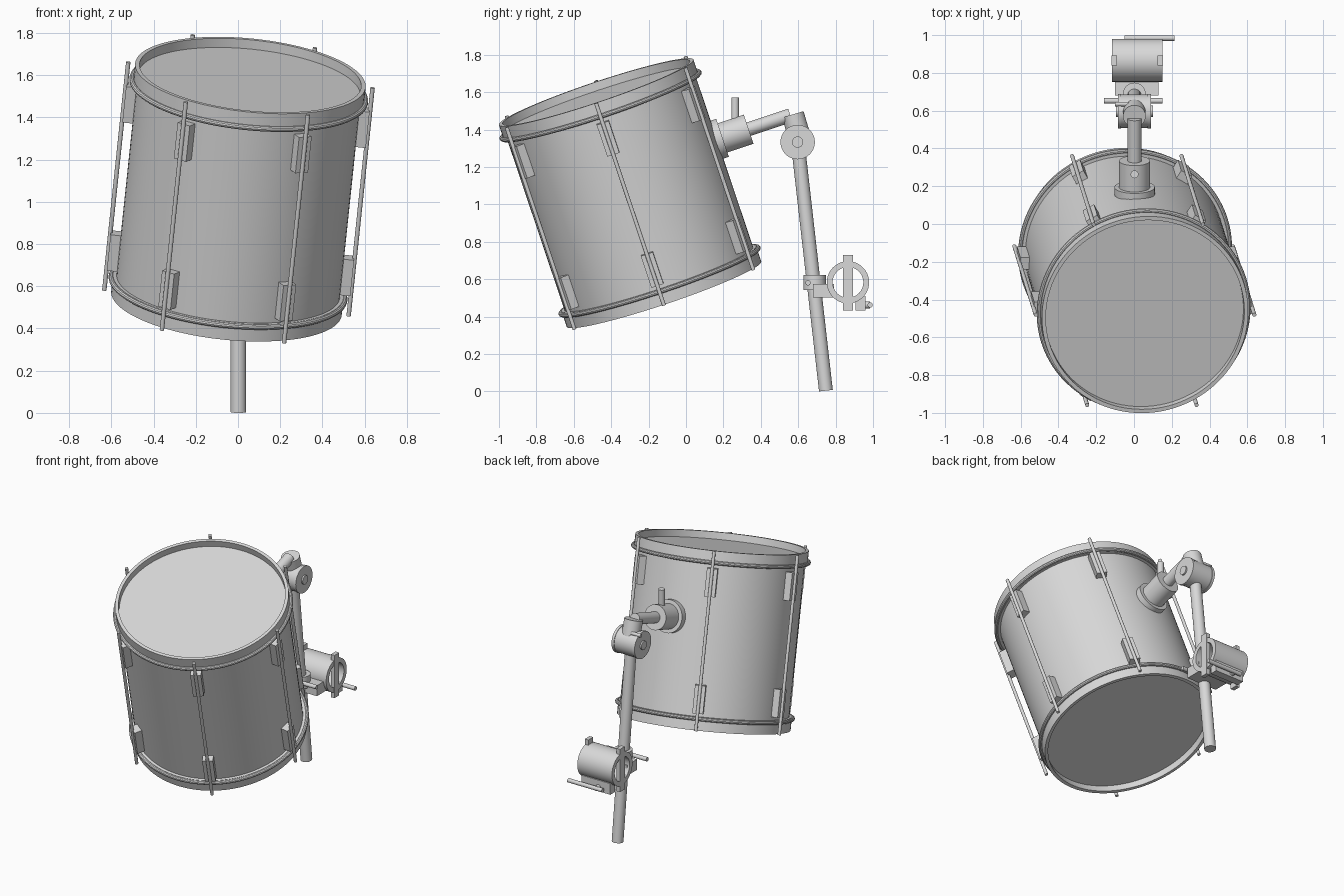
import bpy, bmesh, math
from mathutils import Matrix, Vector

if "Cube" in bpy.data.objects:
    bpy.data.objects.remove(bpy.data.objects["Cube"])

grey = bpy.data.materials.new("satin_grey")
grey.diffuse_color = (0.69, 0.69, 0.69, 1)
grey.use_nodes = True
grey.node_tree.nodes["Principled BSDF"].inputs["Base Color"].default_value = grey.diffuse_color


def finish(name, bm, matrix=Matrix()):
    bmesh.ops.recalc_face_normals(bm, faces=bm.faces[:])
    bm.transform(matrix)
    me = bpy.data.meshes.new(name)
    bm.to_mesh(me)
    bm.free()
    me.materials.append(grey)
    ob = bpy.data.objects.new(name, me)
    bpy.context.collection.objects.link(ob)
    bpy.ops.object.select_all(action='DESELECT')
    ob.select_set(True)
    bpy.context.view_layer.objects.active = ob
    bpy.ops.object.shade_smooth_by_angle(angle=math.radians(35))
    return ob


def rod(name, p, q, r, sides=32, matrix=Matrix()):
    """Solid cylinder between two points."""
    p, q = Vector(p), Vector(q)
    d = q - p
    bm = bmesh.new()
    bmesh.ops.create_cone(bm, cap_ends=True, segments=sides, radius1=r, radius2=r, depth=d.length)
    place = Matrix.Translation((p + q) / 2) @ d.to_track_quat('Z', 'Y').to_matrix().to_4x4()
    return finish(name, bm, matrix @ place)


def box(name, lo, hi, matrix=Matrix()):
    lo, hi = Vector(lo), Vector(hi)
    bm = bmesh.new()
    bmesh.ops.create_cube(bm, size=1)
    return finish(name, bm, matrix @ Matrix.Translation((lo + hi) / 2)
                  @ Matrix.Diagonal((*(hi - lo), 1)))


def lathe(name, profile, matrix, sides=96):
    """Closed (radius, height) profile turned around local z."""
    bm = bmesh.new()
    rings = []
    for i in range(sides):
        t = 2 * math.pi * i / sides
        rings.append([bm.verts.new((r * math.cos(t), r * math.sin(t), h)) for r, h in profile])
    n = len(profile)
    for i in range(sides):
        a, b = rings[i], rings[(i + 1) % sides]
        for j in range(n):
            k = (j + 1) % n
            bm.faces.new((a[j], b[j], b[k], a[k]))
    return finish(name, bm, matrix)


# Tilted drum frame: local z is the drum axis
axis = Vector((0.099, -0.317, 0.943)).normalized()
e1 = Vector((axis.z, 0, -axis.x)).normalized()
e2 = axis.cross(e1)
drum = Matrix((e1, e2, axis)).transposed().to_4x4()
drum.translation = (0.002, -0.299, 1.06)

# Shell, closed by the two heads
rod("drum_shell", (0, 0, -0.528), (0, 0, 0.526), 0.532, 96, drum)

# Hoops with a round flange
for side, s in (("top", 1), ("bottom", -1)):
    lathe(side + "_hoop", [(0.528, s * 0.485), (0.549, s * 0.485),
                           (0.549, s * 0.572), (0.528, s * 0.572)], drum)
    ring = [(0.556 + 0.013 * math.cos(k * math.pi / 5),
             s * 0.497 + 0.013 * math.sin(k * math.pi / 5)) for k in range(10)]
    lathe(side + "_hoop_flange", ring, drum)

# Six tension rods, each with two lugs
for i in range(6):
    m = drum @ Matrix.Rotation(i * math.pi / 3, 4, 'Z')
    rod(f"tension_rod_{i}", (0.582, 0, -0.572), (0.582, 0, 0.574), 0.0105, 16, m)
    for side, s in (("top", 0.372), ("bottom", -0.372)):
        box(f"{side}_lug_{i}", (0.515, -0.034, s - 0.09), (0.58, 0.034, s + 0.09), m)

# Mounting boss and arm on the back of the shell
out = Vector((0, 0.949, 0.315))
boss = Vector((0.003, 0.335, 1.402))
rod("boss_flange", boss - out * 0.188, boss - out * 0.147, 0.107, 48)
rod("boss", boss - out * 0.16, boss, 0.082, 48)
rod("boss_pin", (0.003, 0.263, 1.42), (0.003, 0.263, 1.572), 0.021, 24)
rod("arm", boss - out * 0.05, boss + out * 0.235, 0.037)

# Tilting hinge
hinge = Vector((0.002, 0.597, 1.333))
rod("hinge_socket", (0.002, 0.609, 1.353), (0.002, 0.571, 1.481), 0.06, 40)
rod("hinge_body", hinge - Vector((0.076, 0, 0)), hinge + Vector((0.076, 0, 0)), 0.088, 48)
for side, s in (("left", -1), ("right", 1)):
    rod(side + "_hinge_disc", hinge + Vector((s * 0.07, 0, 0)),
        hinge + Vector((s * 0.088, 0, 0)), 0.092, 48)
    rod(side + "_hinge_bolt", hinge + Vector((s * 0.08, 0, 0)),
        hinge + Vector((s * 0.098, 0, 0)), 0.03, 24)
rod("hinge_lever", (-0.1, 0.635, 1.415), (0, 0.635, 1.415), 0.012, 16)

# Pole
foot = Vector((0.002, 0.748, 0.004))
rod("pole", foot, hinge, 0.037)

# Sleeve on the pole with its cross bolt, and the bridge to the clamp
rod("clamp_sleeve", (0.002, 0.688, 0.542), (0.002, 0.688, 0.623), 0.06, 40)
rod("sleeve_bolt", (-0.16, 0.652, 0.58), (0.15, 0.652, 0.58), 0.014, 16)
box("clamp_bridge", (-0.10, 0.68, 0.502), (0.13, 0.79, 0.575))

# Hollow clamp tube along x, with a bar across each end
tube = Matrix.Translation((0, 0.866, 0.583)) @ Matrix.Rotation(math.pi / 2, 4, 'Y')
lathe("clamp_tube", [(0.082, -0.116), (0.113, -0.116), (0.113, 0.15), (0.082, 0.15)], tube, 64)
for side, x in (("left", -0.118), ("right", 0.125)):
    box(side + "_clamp_bar", (x, 0.84, 0.433), (x + 0.028, 0.892, 0.73))

# Lower clamp jaw and its handle
box("clamp_jaw", (-0.09, 0.907, 0.433), (0.13, 0.96, 0.51))
rod("handle_stud", (0.0, 0.95, 0.462), (0.0, 0.985, 0.462), 0.018, 20)
rod("clamp_handle", (-0.05, 0.984, 0.462), (0.215, 0.984, 0.462), 0.014, 20)
